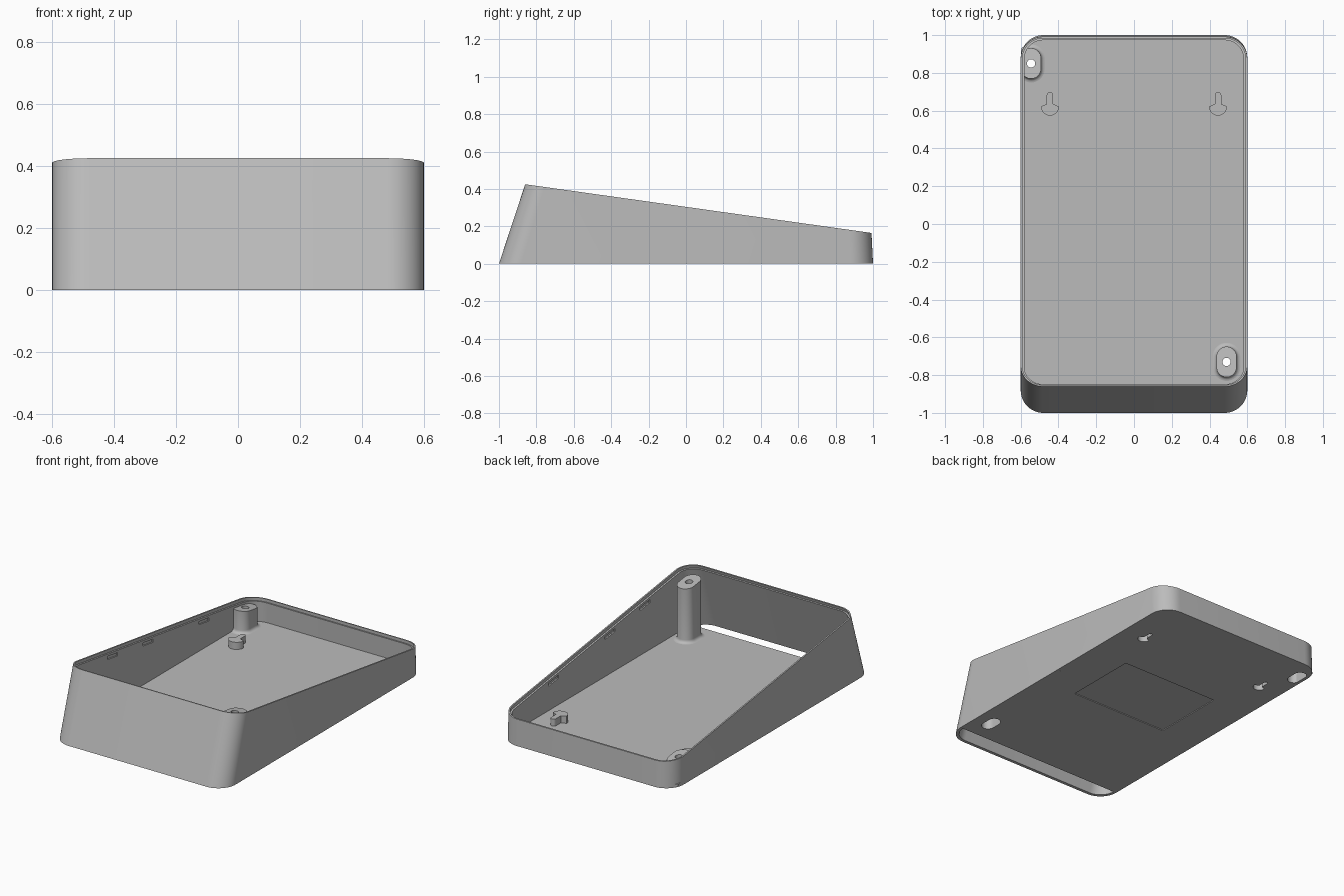
import bpy, bmesh, math

if "Cube" in bpy.data.objects:
    bpy.data.objects.remove(bpy.data.objects["Cube"])

grey = bpy.data.materials.new("grey_plastic")
grey.use_nodes = True
grey.diffuse_color = (0.5, 0.5, 0.5, 1)
grey.node_tree.nodes["Principled BSDF"].inputs["Base Color"].default_value = (0.5, 0.5, 0.5, 1)

SLOPE = 0.1405
WALL = 0.02
FLOOR = 0.02


def rim_z(y):
    """Height of the sloping rim plane."""
    return 0.165 + SLOPE * (0.99 - y)


def loft(name, rings, loop=False):
    """Skin a stack of equal rings; cap the ends, or join last to first."""
    bm = bmesh.new()
    rows = [[bm.verts.new(p) for p in ring] for ring in rings]
    n = len(rows[0])
    pairs = list(zip(rows, rows[1:])) + ([(rows[-1], rows[0])] if loop else [])
    for a, b in pairs:
        for i in range(n):
            j = (i + 1) % n
            bm.faces.new((a[i], a[j], b[j], b[i]))
    if not loop:
        bm.faces.new(rows[0])
        bm.faces.new(rows[-1])
    # Merge points that fall together where outlines are clamped or fully round
    bmesh.ops.remove_doubles(bm, verts=bm.verts, dist=0.00001)
    bmesh.ops.recalc_face_normals(bm, faces=bm.faces)
    mesh = bpy.data.meshes.new(name)
    bm.to_mesh(mesh)
    bm.free()
    mesh.materials.append(grey)
    obj = bpy.data.objects.new(name, mesh)
    bpy.context.collection.objects.link(obj)
    return obj


def rounded(hx, hy, r, cx=0, cy=0, seg=12):
    """Rounded rectangle outline."""
    pts = []
    for q, (sx, sy) in enumerate(((1, 1), (-1, 1), (-1, -1), (1, -1))):
        for i in range(seg + 1):
            a = math.pi / 2 * (q + i / seg)
            pts.append((cx + sx * (hx - r) + r * math.cos(a),
                        cy + sy * (hy - r) + r * math.sin(a)))
    return pts


def flat(pts, z):
    return [(x, y, z) for x, y in pts]


def sloped(pts, drop):
    return [(x, y, rim_z(y) - drop) for x, y in pts]


def case_ring(inset, drop=None):
    """Case outline on the ground, or carried up the leaning walls to the rim."""
    pts = rounded(0.6 - inset, 1 - inset, 0.12 - inset)
    if drop is None:
        return flat(pts, 0)
    ring = []
    for x, y in pts:
        f = (1 - y) / 2
        lean = 0.33 * f - 0.05 * (1 - f)
        z = (rim_z(y) - drop) / (1 + SLOPE * lean)
        ring.append((x, y + lean * z, z))
    return ring


def cut(obj, cutters):
    bpy.context.view_layer.objects.active = obj
    for c in cutters:
        c.hide_render = True
        mod = obj.modifiers.new("cut", "BOOLEAN")
        mod.operation = "DIFFERENCE"
        mod.solver = "EXACT"
        mod.object = c
        bpy.ops.object.modifier_apply(modifier=mod.name)


# Leaning wall shell with a stepped lip
shell = loft("case_walls", [
    case_ring(0), case_ring(0, 0), case_ring(0.009, 0),
    case_ring(0.009, 0.02), case_ring(WALL, 0.02), case_ring(WALL)], loop=True)

# Snap slots inside both long walls
slots = []
for side in (-1, 1):
    for y in (-0.42, -0.07, 0.49):
        strip = rounded(0.008, 0.05, 0.002, side * 0.58, y, 1)
        slots.append(loft("snap_slot_cutter", [sloped(strip, 0.055), sloped(strip, 0.035)]))
cut(shell, slots)

# Floor plate, stopping short of the front wall to leave a long opening
plan = [p for p in rounded(0.581, 0.981, 0.101) if p[1] > -0.87]
left_end = plan.index(min(plan, key=lambda p: (p[0], p[1]))) + 1
plan = plan[:left_end] + [(-0.581, -0.88), (0.581, -0.88)] + plan[left_end:]
floor = loft("floor", [flat(plan, 0), flat(plan, FLOOR)])

parts = [shell, floor]
cutters = []

# Screw posts with flared feet, oval pockets below and screw holes
for name, cx, cy in (("front_screw_post", 0.49, -0.73), ("back_screw_post", -0.545, 0.85)):
    def oval(grow):
        r = 0.053 + grow
        return [(max(x, -0.597), y) for x, y in rounded(r, 0.081 + grow, r, cx, cy, 8)]

    rings = [flat(oval(0.02), FLOOR / 2), flat(oval(0.02), FLOOR)]
    for i in range(1, 5):
        a = math.pi / 2 * i / 4
        rings.append(flat(oval(0.02 * (1 - math.sin(a))), FLOOR + 0.02 * (1 - math.cos(a))))
    rings.append(sloped(oval(0), 0.035))
    post = loft(name, rings)
    pocket = loft("pocket_cutter", [flat(oval(-0.014), -0.05), sloped(oval(-0.014), 0.075)])
    bore = rounded(0.022, 0.022, 0.022, cx, cy, 6)
    hole = loft("hole_cutter", [flat(bore, -0.05), flat(bore, 0.6)])
    cut(post, [pocket, hole])
    cutters += [pocket, hole]
    parts.append(post)


def keyhole(cx, r, w):
    """Half disc with a narrow round-ended slot towards the back."""
    arc = [math.pi * i / 12 for i in range(13)]
    disc = [(cx - r * math.cos(a), 0.622 - r * math.sin(a)) for a in arc]
    slot = [(cx + w * math.cos(a), 0.682 + w * math.sin(a)) for a in arc]
    return disc + [(cx + w, 0.635)] + slot + [(cx - w, 0.635)]


# Wall-hanging keyholes with raised covers
for side, cx in (("right", -0.445), ("left", 0.445)):
    outer, inner = keyhole(cx, 0.048, 0.017), keyhole(cx, 0.037, 0.011)
    cover = loft(side + "_keyhole_cover", [flat(outer, FLOOR / 2), flat(outer, 0.065)])
    pocket = loft("keyhole_cutter", [flat(inner, -0.05), flat(inner, 0.052)])
    cut(cover, [pocket])
    cutters.append(pocket)
    parts.append(cover)

# Shallow label recess under the floor
label = rounded(0.34, 0.235, 0.004, 0, 0.095, 1)
cutters.append(loft("label_cutter", [flat(label, -0.05), flat(label, 0.005)]))
cut(floor, cutters)

for c in cutters + slots:
    bpy.data.objects.remove(c)

# Smooth the rounded corners, keep the edges sharp
bpy.ops.object.select_all(action="DESELECT")
for part in parts:
    part.select_set(True)
bpy.context.view_layer.objects.active = shell
bpy.ops.object.shade_smooth_by_angle(angle=math.radians(30))
